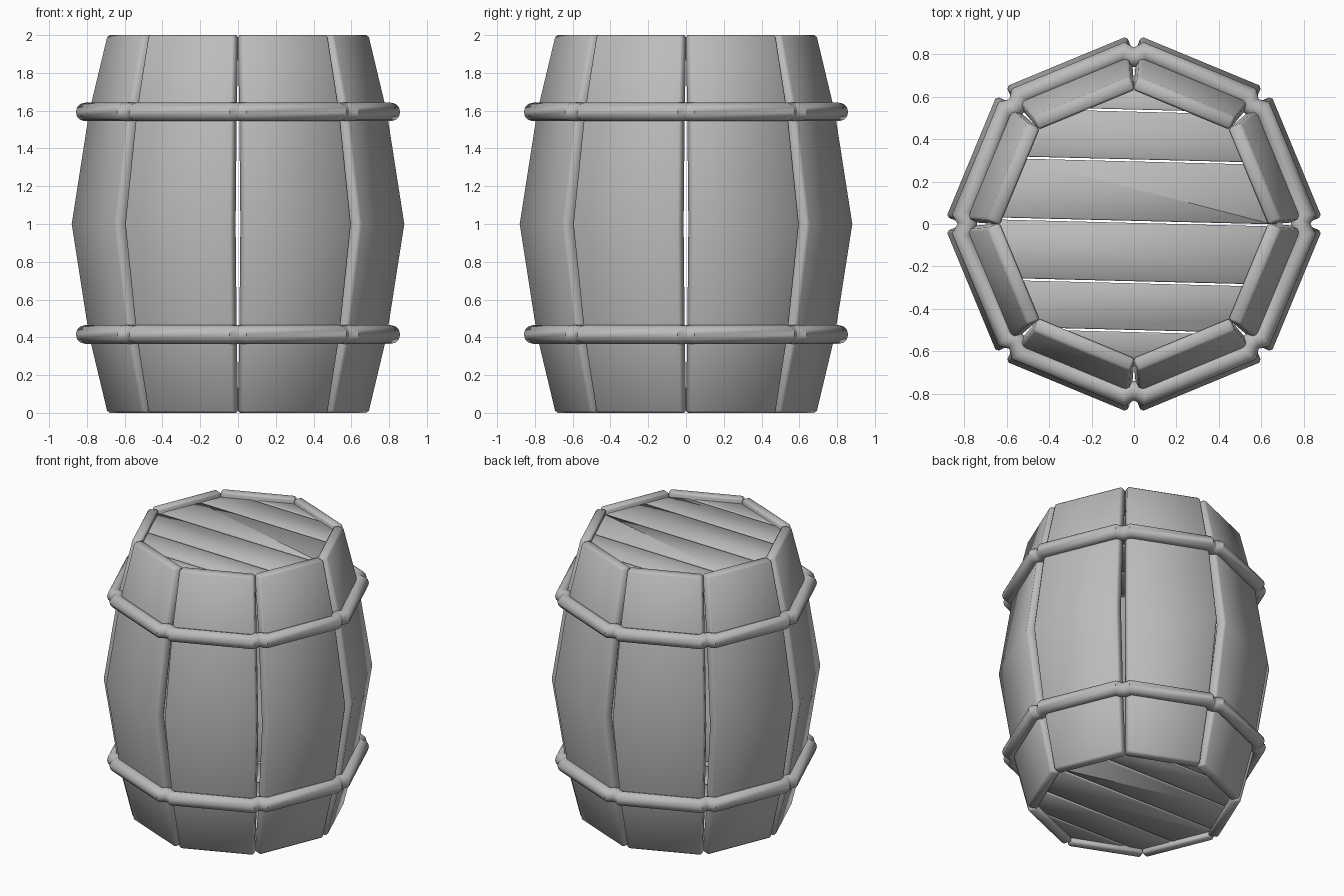
import bpy, bmesh
from math import pi, sin, cos, radians
from mathutils import Vector, Matrix

cube = bpy.data.objects.get("Cube")
if cube:
    bpy.data.objects.remove(cube, do_unlink=True)

SIDES = 8
STEP = 2 * pi / SIDES
HALF = STEP / 2

grey = bpy.data.materials.new("plain_grey")
grey.use_nodes = True
colour = (0.5, 0.5, 0.5, 1)
grey.diffuse_color = colour
grey.node_tree.nodes["Principled BSDF"].inputs["Base Color"].default_value = colour


def finish(bm, name, bevel=0.0, angle=50):
    """Bevel the hard edges, then make a smooth-shaded object."""
    bmesh.ops.recalc_face_normals(bm, faces=bm.faces)
    if bevel:
        hard = [e for e in bm.edges if e.calc_face_angle(0) > 0.6]
        bmesh.ops.bevel(bm, geom=hard, offset=bevel, segments=1, affect='EDGES')
    mesh = bpy.data.meshes.new(name)
    bm.to_mesh(mesh)
    bm.free()
    mesh.materials.append(grey)
    obj = bpy.data.objects.new(name, mesh)
    bpy.context.collection.objects.link(obj)
    bpy.ops.object.select_all(action='DESELECT')
    obj.select_set(True)
    bpy.context.view_layer.objects.active = obj
    bpy.ops.object.shade_smooth_by_angle(angle=radians(angle))
    return obj


def loft(bm, rings, closed):
    """Skin a list of vertex rings; cap the ends unless closed."""
    loops = [[bm.verts.new(p) for p in ring] for ring in rings]
    n = len(loops[0])
    pairs = list(zip(loops, loops[1:] + loops[:1]))
    for a, b in pairs if closed else pairs[:-1]:
        for i in range(n):
            j = (i + 1) % n
            bm.faces.new((a[i], a[j], b[j], b[i]))
    if not closed:
        bm.faces.new(loops[0])
        bm.faces.new(loops[-1])


# Staves: bulging boards; each row is height, corner reach, half gap
ROWS = [(0, 0.695, 0.02), (0.41, 0.793, 0.028), (1, 0.885, 0.034),
        (1.59, 0.793, 0.028), (2, 0.695, 0.02)]
THICK = 0.068
for k in range(SIDES):
    turn = Matrix.Rotation(HALF + k * STEP, 3, 'Z')
    rings = []
    for z, reach, gap in ROWS:
        out = reach * cos(HALF) + gap * sin(HALF)
        half = reach * sin(HALF) - gap * cos(HALF)
        corners = [(out, -half), (out, half), (out - THICK, half), (out - THICK, -half)]
        rings.append([turn @ Vector((x, y, z)) for x, y in corners])
    bm = bmesh.new()
    loft(bm, rings, False)
    finish(bm, f"stave_{k + 1}", 0.012)

# Hoops: round rods along the staves that dip in at each gap
ROD = 0.049
path = []
for k in range(SIDES):
    turn = Matrix.Rotation(k * STEP, 3, 'Z')
    path += [turn @ Vector(p) for p in
             ((0.81, -0.05, 0), (0.787, -0.017, 0), (0.787, 0.017, 0), (0.81, 0.05, 0))]
for name, height in (("lower_hoop", 0.415), ("upper_hoop", 1.593)):
    rings = []
    for i, p in enumerate(path):
        before = (p - path[i - 1]).normalized()
        after = (path[(i + 1) % len(path)] - p).normalized()
        tangent = (before + after).normalized()
        side = Vector((tangent.y, -tangent.x, 0))
        ring = []
        for s in range(12):
            a = 2 * pi * s / 12
            ring.append(p + side * ROD * cos(a) + Vector((0, 0, height + ROD * sin(a))))
        rings.append(ring)
    bm = bmesh.new()
    loft(bm, rings, True)
    finish(bm, name)

# Lids: planks cut from an octagon, with slightly slanted joints
JOINTS = [-0.8, -0.505, -0.275, 0.01, 0.3, 0.535, 0.8]
GAP = 0.005
SLANT = Vector((0.025, 1, 0)).normalized()
for name, bottom in (("bottom_plank", 0.035), ("top_plank", 1.915)):
    for i, (low, high) in enumerate(zip(JOINTS, JOINTS[1:])):
        bm = bmesh.new()
        bm.faces.new([bm.verts.new((0.655 * cos(k * STEP), 0.655 * sin(k * STEP), bottom))
                      for k in range(SIDES)])
        for y, normal in ((low + GAP, -SLANT), (high - GAP, SLANT)):
            bmesh.ops.bisect_plane(bm, geom=bm.verts[:] + bm.edges[:] + bm.faces[:],
                                   plane_co=(0, y, 0), plane_no=normal, clear_outer=True)
        board = bmesh.ops.extrude_face_region(bm, geom=bm.faces[:])
        tops = [v for v in board["geom"] if isinstance(v, bmesh.types.BMVert)]
        bmesh.ops.translate(bm, verts=tops, vec=(0, 0, 0.05))
        finish(bm, f"{name}_{i + 1}", 0.006)
